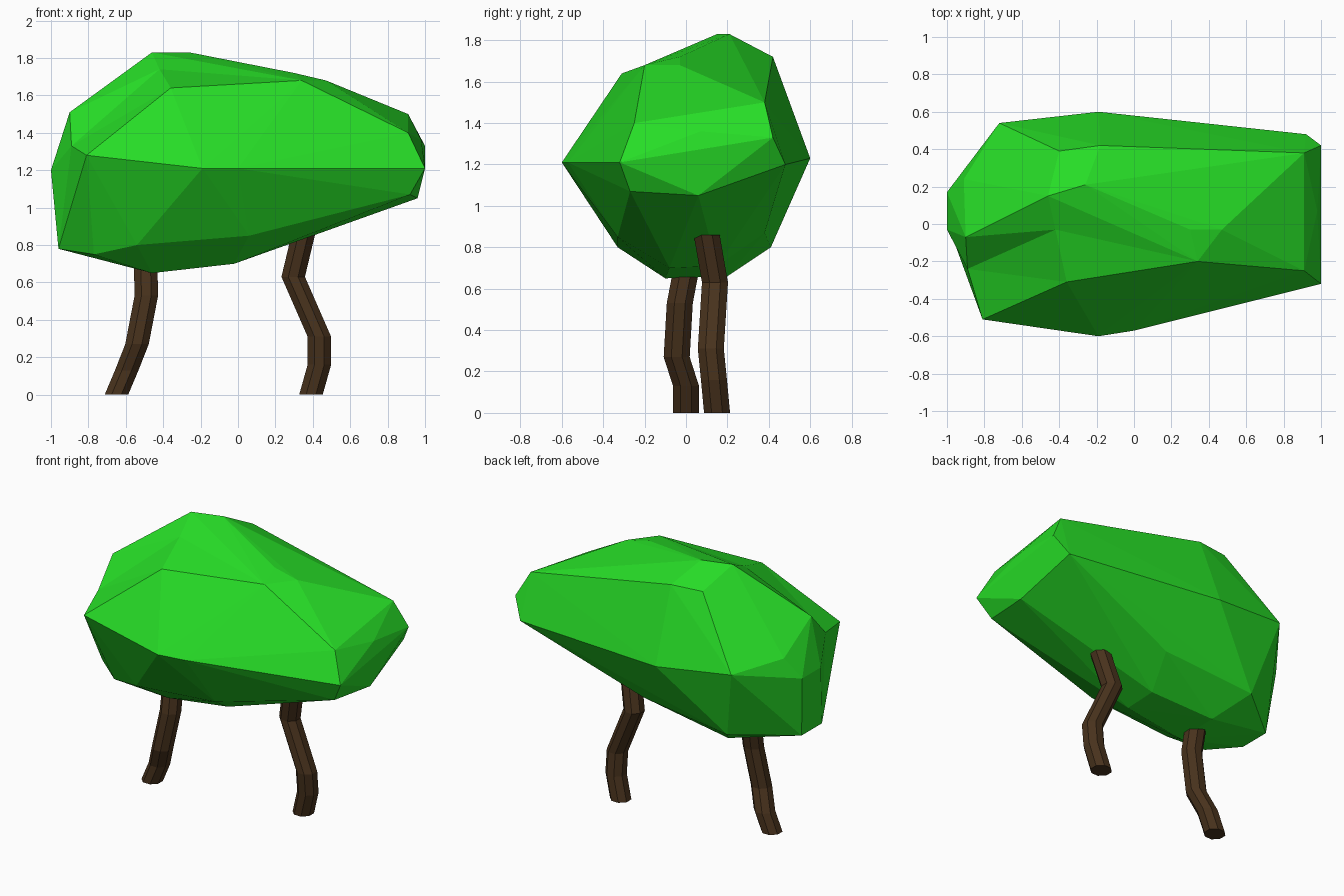
import bpy, bmesh, math
from mathutils import Vector


def material(name, rgb):
    m = bpy.data.materials.new(name)
    m.diffuse_color = (*rgb, 1)
    return m


def finish(bm, name, mat):
    bmesh.ops.recalc_face_normals(bm, faces=bm.faces[:])
    me = bpy.data.meshes.new(name)
    bm.to_mesh(me)
    bm.free()
    me.materials.append(mat)
    bpy.context.collection.objects.link(bpy.data.objects.new(name, me))


def trunk(name, path, radius=0.068, sides=8):
    bm = bmesh.new()
    rings = []
    for c in path:
        rings.append([bm.verts.new(Vector(c) + Vector((
            radius * math.cos((i + 0.5) * math.tau / sides),
            radius * math.sin((i + 0.5) * math.tau / sides), 0)))
            for i in range(sides)])
    for a, b in zip(rings, rings[1:]):
        for i in range(sides):
            j = (i + 1) % sides
            bm.faces.new((a[i], a[j], b[j], b[i]))
    bm.faces.new(rings[0])
    bm.faces.new(rings[-1])
    finish(bm, name, bark)


leaf = material("leaf_green", (0.02, 0.72, 0.02))
bark = material("bark_brown", (0.065, 0.032, 0.012))

# Faceted crown: hull of its corner points
corners = [
    # top
    (-0.46, 0.15, 1.83), (-0.26, 0.21, 1.83), (-0.40, 0.39, 1.72),
    (-0.18, 0.42, 1.72), (-0.36, -0.31, 1.64), (0.34, -0.20, 1.68),
    (0.30, -0.03, 1.72), (0.47, -0.03, 1.68), (-0.42, -0.03, 1.77),
    # right end
    (0.91, 0.38, 1.50), (1.00, 0.42, 1.33), (0.92, 0.48, 1.20),
    (0.98, 0.07, 1.36), (0.91, -0.25, 1.40), (1.00, -0.32, 1.21),
    (0.92, -0.27, 1.07), (0.96, 0.06, 1.05),
    # front and back middle
    (-0.19, -0.60, 1.21), (0.00, -0.57, 1.21), (-0.81, -0.51, 1.28),
    (-0.19, 0.60, 1.23), (0.00, 0.54, 1.24), (-0.72, 0.54, 1.29),
    # left end
    (-0.90, -0.07, 1.51), (-0.92, -0.26, 1.40), (-0.91, 0.24, 1.34),
    (-1.00, 0.17, 1.20), (-1.00, -0.03, 1.20), (-0.96, -0.10, 0.78),
    (-0.96, 0.12, 0.78),
    # underside
    (-0.77, -0.24, 0.75), (-0.54, -0.33, 0.80), (0.06, -0.33, 0.85),
    (-0.60, 0.41, 0.80), (0.06, 0.38, 0.87), (-0.46, -0.10, 0.65),
    (-0.46, 0.20, 0.66), (-0.02, -0.08, 0.70), (-0.02, 0.15, 0.71),
]
bm = bmesh.new()
for p in corners:
    bm.verts.new(p)
bmesh.ops.convex_hull(bm, input=bm.verts[:])
bmesh.ops.delete(bm, geom=[v for v in bm.verts if not v.link_faces], context='VERTS')

# Press in the notch at the left front
for start, end in (((-0.92, -0.26, 1.40), (-0.89, -0.24, 1.33)),
                   ((-0.42, -0.03, 1.77), (-0.42, -0.03, 1.74))):
    for v in bm.verts:
        if (v.co - Vector(start)).length < 0.001:
            v.co = end
finish(bm, "foliage", leaf)

# Two bent trunks
trunk("left_trunk", [(-0.65, 0.00, 0), (-0.595, 0.00, 0.13), (-0.54, -0.045, 0.27),
                     (-0.49, -0.03, 0.53), (-0.495, 0.01, 0.74)])
trunk("right_trunk", [(0.39, 0.15, 0), (0.435, 0.135, 0.16), (0.435, 0.12, 0.31),
                      (0.295, 0.14, 0.63), (0.35, 0.10, 0.86)])
